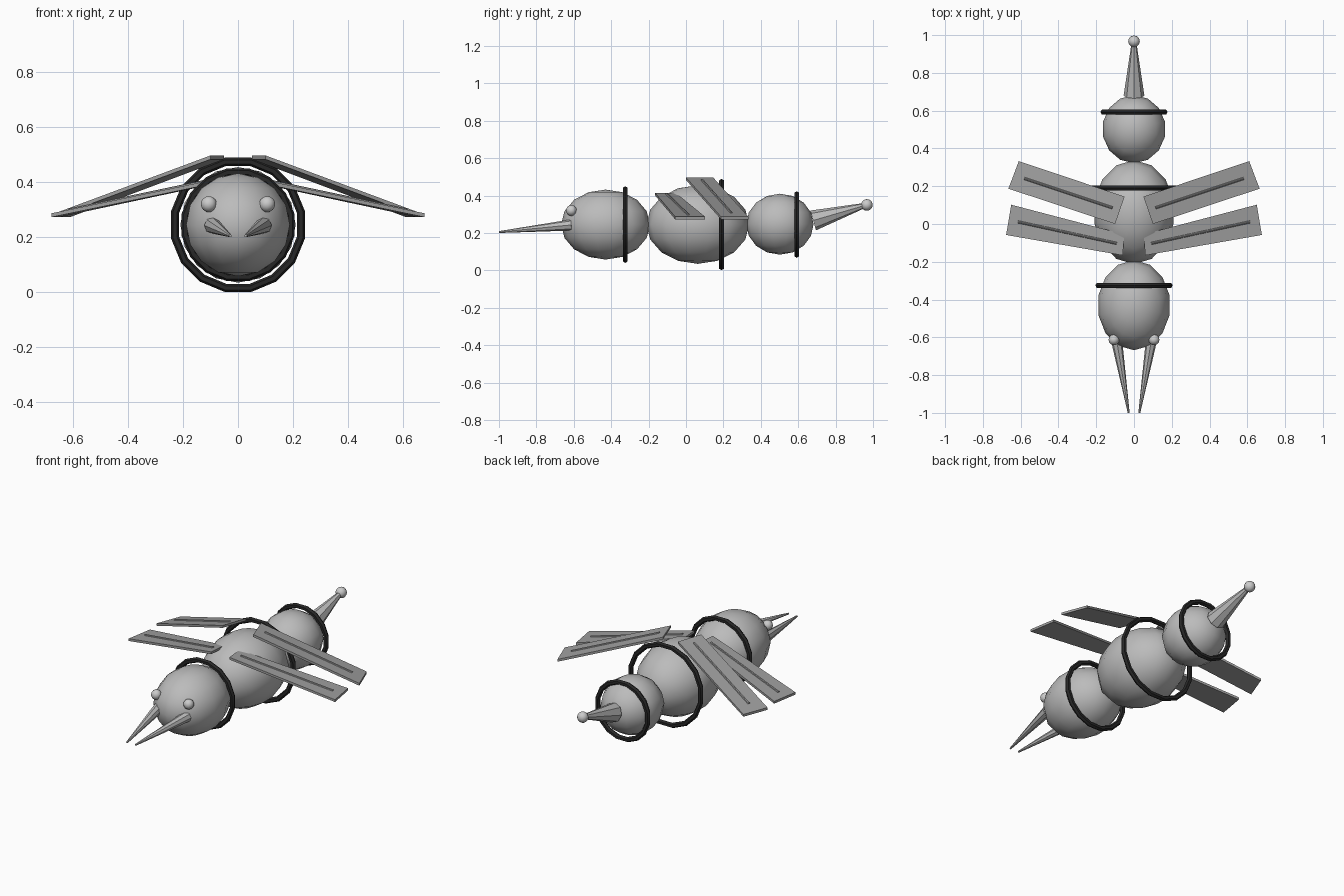
import bpy, math
from mathutils import Vector

if "Cube" in bpy.data.objects:
    bpy.data.objects.remove(bpy.data.objects["Cube"])


def tone(name, v):
    m = bpy.data.materials.new(name)
    m.diffuse_color = (v, v, v, 1)
    m.use_nodes = True
    m.node_tree.nodes["Principled BSDF"].inputs["Base Color"].default_value = m.diffuse_color
    return m


dark = tone("band_dark", 0.02)
body = tone("body_grey", 0.5)
plate = tone("wing_grey", 0.34)
light = tone("light_grey", 0.9)


def finish(name, mat, mirror=False):
    """Name the active object, bake its transform, shade, colour and mirror it."""
    o = bpy.context.object
    o.name = name
    bpy.ops.object.transform_apply(location=True, rotation=True, scale=True)
    bpy.ops.object.shade_smooth_by_angle(angle=math.radians(40))
    o.data.materials.append(mat)
    if mirror:
        o.modifiers.new("mirror", 'MIRROR')


def segment(name, loc, radii):
    bpy.ops.mesh.primitive_uv_sphere_add(segments=14, ring_count=8, radius=1, location=loc)
    bpy.context.object.scale = radii
    finish(name, body)


def cone(name, a, b, r1, r2, mat, mirror=False):
    a, b = Vector(a), Vector(b)
    d = b - a
    bpy.ops.mesh.primitive_cone_add(vertices=8, radius1=r1, radius2=r2,
                                    depth=d.length, location=(a + b) / 2,
                                    rotation=d.to_track_quat('Z', 'Y').to_euler())
    finish(name, mat, mirror)


def ball(name, loc, r, mirror=False):
    bpy.ops.mesh.primitive_uv_sphere_add(segments=12, ring_count=8, radius=r, location=loc)
    finish(name, light, mirror)


def band(name, y, outer, z=0.245, minor=0.015):
    # half-step turn puts flats at the top, bottom and sides
    major = (outer - minor) / math.cos(math.pi / 16)
    bpy.ops.mesh.primitive_torus_add(major_segments=16, minor_segments=6,
                                     major_radius=major, minor_radius=minor)
    o = bpy.context.object
    o.rotation_euler.z = math.pi / 16
    bpy.ops.object.transform_apply(rotation=True)
    o.rotation_euler.x = math.pi / 2
    o.location = (0, y, z)
    finish(name, dark)


def wing(name, corners, z_in, z_out, vein_a, vein_b, thick=0.014):
    # corners: inner back, outer back, outer front, inner front
    zs = (z_in, z_out, z_out, z_in)
    top = [(x, y, z) for (x, y), z in zip(corners, zs)]
    low = [(x, y, z - thick) for x, y, z in top]
    faces = [(3, 2, 1, 0), (4, 5, 6, 7)]
    faces += [(i, (i + 1) % 4, (i + 1) % 4 + 4, i + 4) for i in range(4)]
    me = bpy.data.meshes.new(name)
    me.from_pydata(top + low, [], [f[::-1] for f in faces])
    me.materials.append(plate)
    o = bpy.data.objects.new(name, me)
    bpy.context.collection.objects.link(o)
    o.modifiers.new("mirror", 'MIRROR')
    # raised vein along the middle
    p, q = [(Vector(top[i]) + Vector(top[j])) / 2 for i, j in ((0, 3), (1, 2))]
    cone(name + "_vein", p.lerp(q, vein_a), p.lerp(q, vein_b), 0.007, 0.007, plate, True)


# body segments
segment("head", (0, -0.43, 0.245), (0.193, 0.238, 0.187))
segment("thorax", (0, 0.063, 0.245), (0.215, 0.275, 0.21))
segment("abdomen", (0, 0.502, 0.247), (0.168, 0.18, 0.163))

# dark bands
band("head_band", -0.325, 0.205)
band("thorax_band", 0.19, 0.244)
band("abdomen_band", 0.592, 0.178)

# head details
ball("eyes", (0.106, -0.613, 0.32), 0.029, True)
cone("mandibles", (0.093, -0.61, 0.243), (0.028, -1.0, 0.205), 0.03, 0.005, body, True)

# stinger
cone("stinger", (0, 0.68, 0.267), (0, 0.965, 0.35), 0.055, 0.012, body)
ball("stinger_tip", (0, 0.967, 0.35), 0.031)

# wings
wing("rear_wings", [(0.05, 0.145), (0.61, 0.333), (0.665, 0.187), (0.10, 0.0)],
     0.497, 0.287, 0.07, 0.9)
wing("front_wings", [(0.05, -0.055), (0.65, 0.102), (0.677, -0.058), (0.06, -0.166)],
     0.415, 0.287, 0.06, 0.92)
